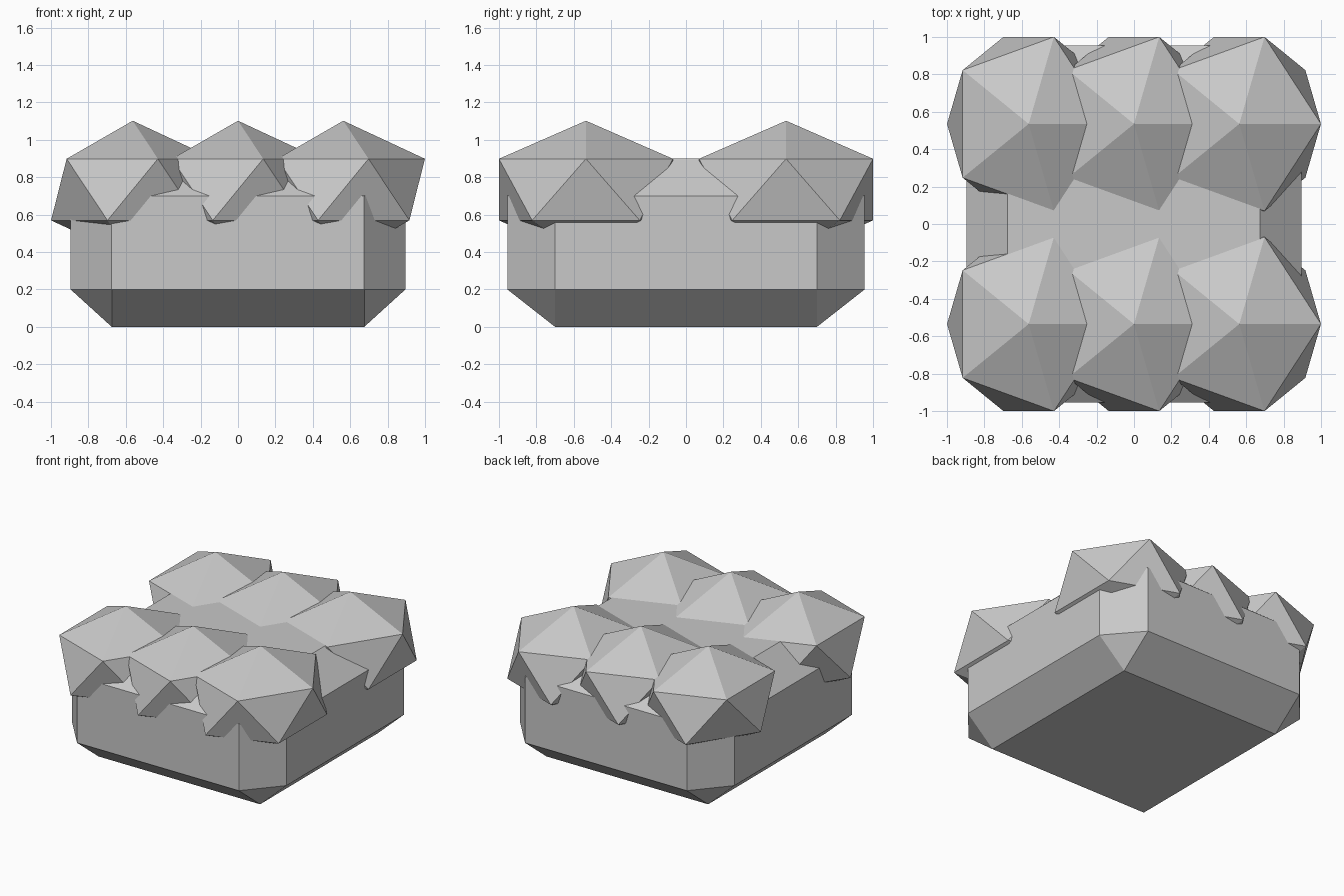
import bpy
import bmesh
from itertools import product
from mathutils import Vector

if "Cube" in bpy.data.objects:
    bpy.data.objects.remove(bpy.data.objects["Cube"], do_unlink=True)

grey = bpy.data.materials.new("light grey")
grey.use_nodes = True
grey.diffuse_color = (0.58, 0.58, 0.58, 1)
grey.node_tree.nodes["Principled BSDF"].inputs["Base Color"].default_value = grey.diffuse_color


def add_object(name, bm, location):
    mesh = bpy.data.meshes.new(name)
    bm.to_mesh(mesh)
    bm.free()
    mesh.materials.append(grey)
    obj = bpy.data.objects.new(name, mesh)
    obj.location = location
    bpy.context.collection.objects.link(obj)
    return obj


def chamfered_block(half, inner):
    """Box with every edge cut flat: one small triangle at each corner."""
    bm = bmesh.new()
    for signs in product((-1, 1), repeat=3):
        for axis in range(3):
            bm.verts.new([s * (half[i] if i == axis else inner[i])
                          for i, s in enumerate(signs)])
    bmesh.ops.convex_hull(bm, input=bm.verts[:])
    bmesh.ops.dissolve_limit(bm, angle_limit=0.01, verts=bm.verts[:], edges=bm.edges[:])
    bmesh.ops.recalc_face_normals(bm, faces=bm.faces[:])
    return bm


def faceted_lump(radii):
    """Flattened twenty-sided ball."""
    bm = bmesh.new()
    bmesh.ops.create_icosphere(bm, subdivisions=1, radius=1)
    bmesh.ops.scale(bm, vec=Vector(radii), verts=bm.verts[:])
    return bm


# Base block
add_object("base_block", chamfered_block((0.895, 0.955, 0.45), (0.675, 0.70, 0.25)),
           (0, 0, 0.45))

# Two rows of three lumps on top
for row, y in (("front", -0.535), ("back", 0.535)):
    for column, x in (("right", -0.563), ("middle", 0), ("left", 0.563)):
        add_object(f"{row}_{column}_lump", faceted_lump((0.488, 0.547, 0.368)),
                   (x, y, 0.734))
